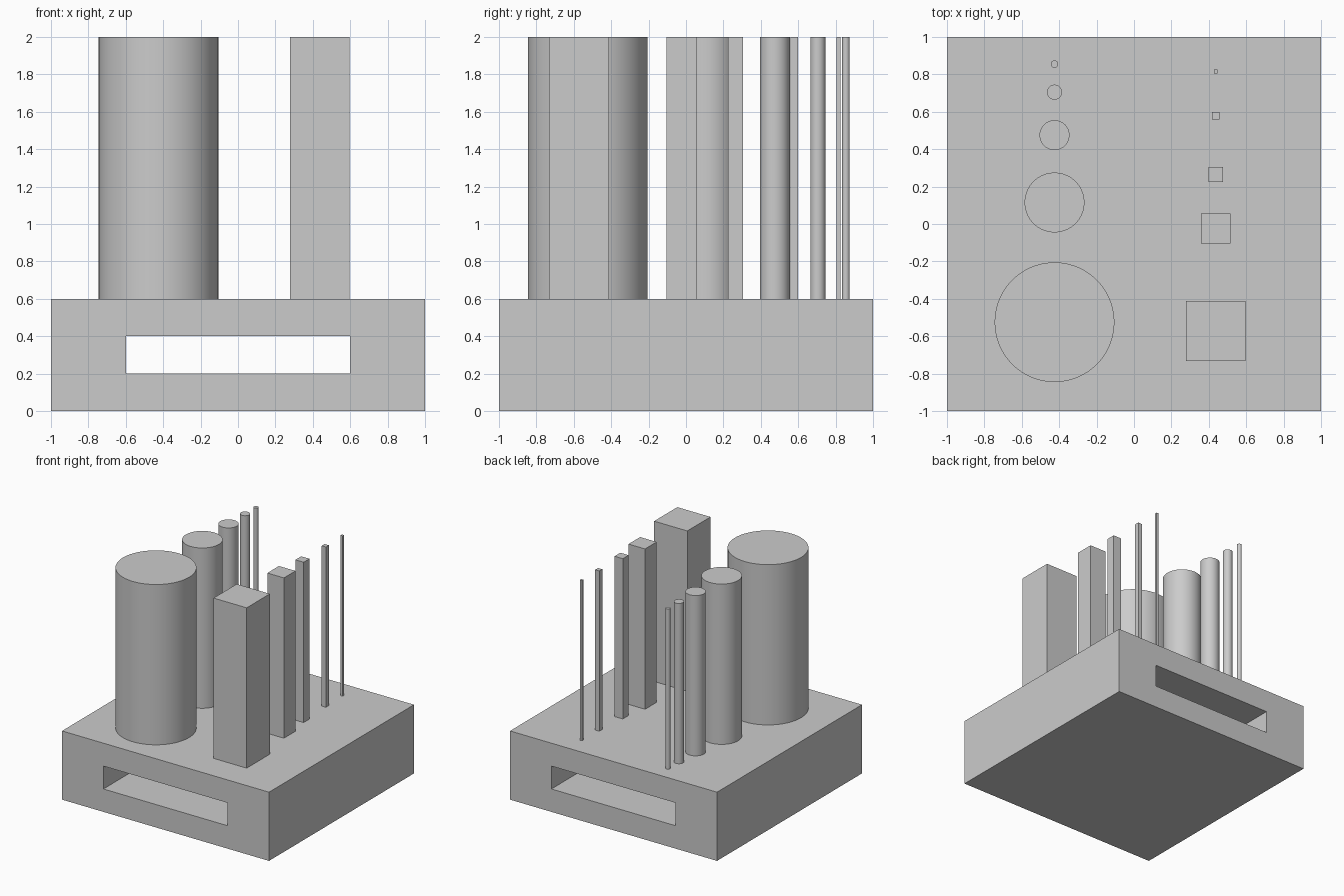
import bpy
import bmesh
from math import cos, sin, pi, radians

cube = bpy.data.objects.get("Cube")
if cube:
    bpy.data.objects.remove(cube, do_unlink=True)

# Single plain grey for the whole model
GREY = (0.6, 0.6, 0.6, 1.0)
grey = bpy.data.materials.new("plain_grey")
grey.use_nodes = True
grey.diffuse_color = GREY
grey.node_tree.nodes["Principled BSDF"].inputs["Base Color"].default_value = GREY

BASE_TOP, TOP = 0.6, 2.0


def finish(name, bm):
    bmesh.ops.recalc_face_normals(bm, faces=bm.faces)
    mesh = bpy.data.meshes.new(name)
    bm.to_mesh(mesh)
    bm.free()
    mesh.materials.append(grey)
    obj = bpy.data.objects.new(name, mesh)
    bpy.context.collection.objects.link(obj)
    return obj


def bridge(bm, a, b):
    """Join two closed rings of equal length with quads."""
    for i in range(len(a)):
        j = (i + 1) % len(a)
        bm.faces.new((a[i], a[j], b[j], b[i]))


def pillar(name, outline):
    """Upright prism standing on the base, open where it meets it."""
    bm = bmesh.new()
    low = [bm.verts.new((x, y, BASE_TOP)) for x, y in outline]
    high = [bm.verts.new((x, y, TOP)) for x, y in outline]
    bridge(bm, low, high)
    bm.faces.new(high)
    return finish(name, bm)


# Base block with a rectangular slot running from front to back
bm = bmesh.new()


def ring(half_width, bottom, top, y):
    corners = ((-half_width, bottom), (half_width, bottom),
               (half_width, top), (-half_width, top))
    return [bm.verts.new((x, y, z)) for x, z in corners]


outer_front, outer_back = (ring(1, 0, BASE_TOP, y) for y in (-1, 1))
slot_front, slot_back = (ring(0.6, 0.2, 0.4, y) for y in (-1, 1))
bridge(bm, outer_front, outer_back)
bridge(bm, outer_front, slot_front)
bridge(bm, outer_back, slot_back)
bridge(bm, slot_front, slot_back)
finish("slotted_base", bm)

# Row of round pillars, each half as wide as the one before
SIDES = 96
for n, y in enumerate((-0.525, 0.115, 0.475, 0.705, 0.855)):
    r = 0.32 / 2 ** n
    angles = [2 * pi * i / SIDES for i in range(SIDES)]
    obj = pillar(f"round_pillar_{n + 1}",
                 [(-0.425 + r * cos(a), y + r * sin(a)) for a in angles])
    bpy.ops.object.select_all(action="DESELECT")
    obj.select_set(True)
    bpy.context.view_layer.objects.active = obj
    bpy.ops.object.shade_smooth_by_angle(angle=radians(30))

# Row of square pillars, each half as wide as the one before
for n, y in enumerate((-0.573, -0.025, 0.265, 0.58, 0.815)):
    h = 0.16 / 2 ** n
    obj = pillar(f"square_pillar_{n + 1}",
                 [(0.437 + sx * h, y + sy * h)
                  for sx, sy in ((-1, -1), (1, -1), (1, 1), (-1, 1))])
